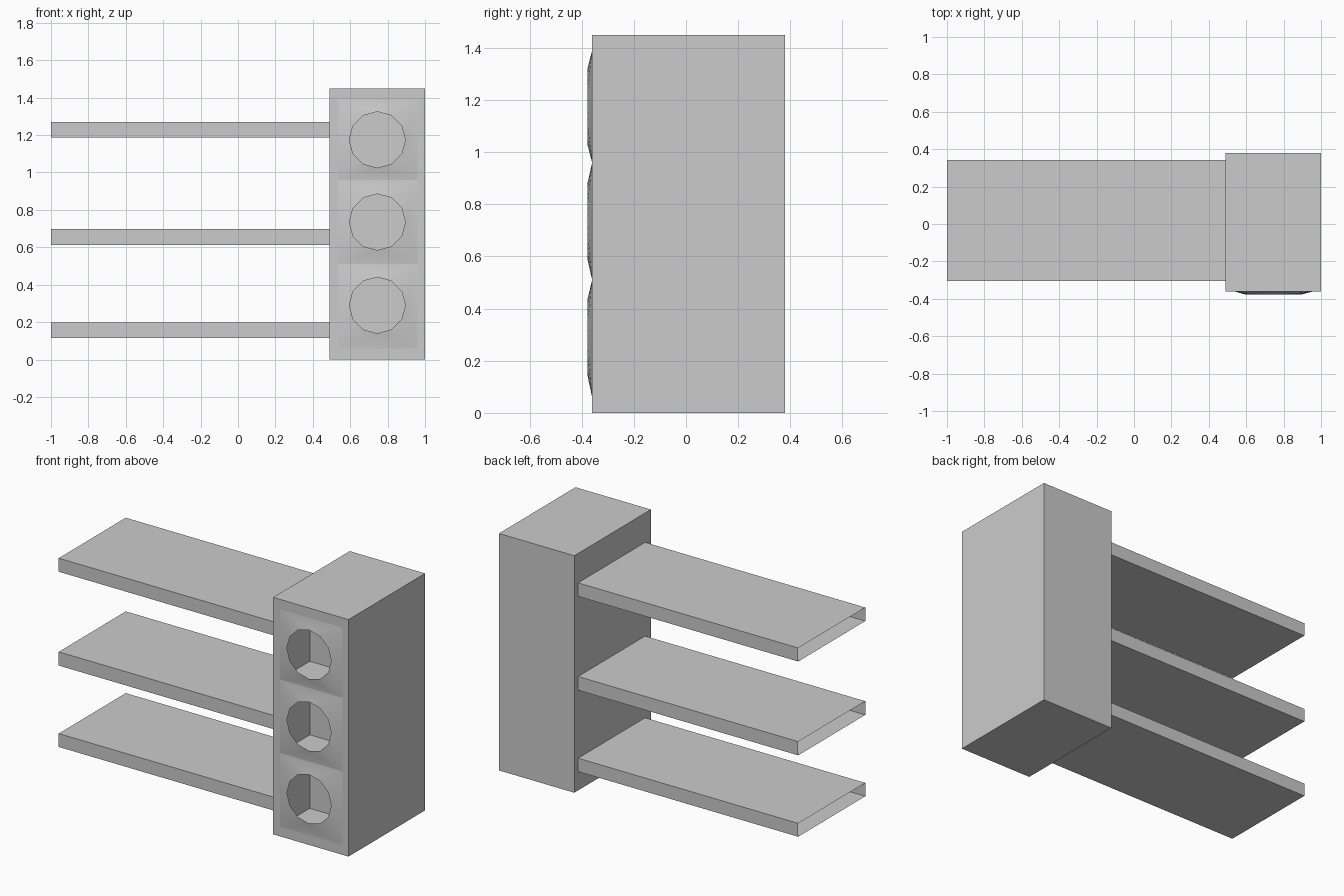
import bpy, bmesh
from math import sin, cos, pi

if "Cube" in bpy.data.objects:
    bpy.data.objects.remove(bpy.data.objects["Cube"])

X0, X1, Y0, Y1, H = 0.49, 1.0, -0.36, 0.38, 1.45   # cabinet extents
PX0, PX1 = 0.535, 0.96                             # cubby width
ROWS = [0.06, 0.51, 0.96, 1.39]                    # cubby divisions
HOLE_Z = [0.29, 0.735, 1.175]
HOLE_X, HOLE_R, SIDES = 0.745, 0.15, 12
LIP_Y, BACK_Y = -0.377, -0.07


def finish(bm, name, smooth=False):
    bmesh.ops.remove_doubles(bm, verts=bm.verts, dist=1e-5)
    for f in bm.faces:
        f.smooth = smooth
    me = bpy.data.meshes.new(name)
    bm.to_mesh(me)
    bm.free()
    ob = bpy.data.objects.new(name, me)
    bpy.context.collection.objects.link(ob)
    return ob


def poly(bm, *pts):
    return bm.faces.new([bm.verts.new(p) for p in pts])


def box(bm, lo, hi):
    res = bmesh.ops.create_cube(bm, size=1)
    for v in res["verts"]:
        v.co = [a if c < 0 else b for c, a, b in zip(v.co, lo, hi)]
    return list({f for v in res["verts"] for f in v.link_faces})


def drop_faces(bm, faces, axis, sign):
    bm.normal_update()
    bad = [f for f in faces if f.normal[axis] * sign > 0.9]
    bmesh.ops.delete(bm, geom=bad, context='FACES')


# cabinet: box with a framed front opening
bm = bmesh.new()
drop_faces(bm, box(bm, (X0, Y0, 0), (X1, Y1, H)), 1, -1)
outer = [(X0, Y0, 0), (X1, Y0, 0), (X1, Y0, H), (X0, Y0, H)]
inner = [(PX0, Y0, ROWS[0]), (PX1, Y0, ROWS[0]),
         (PX1, Y0, ROWS[3]), (PX0, Y0, ROWS[3])]
for i in range(4):
    j = (i + 1) % 4
    poly(bm, outer[i], outer[j], inner[j], inner[i])
finish(bm, "cabinet")

for n, hz in enumerate(HOLE_Z):
    z0, z1 = ROWS[n], ROWS[n + 1]

    # cubby: inward-facing box, open at the front
    bm = bmesh.new()
    drop_faces(bm, box(bm, (PX0, Y0, z0), (PX1, BACK_Y, z1)), 1, -1)
    bmesh.ops.reverse_faces(bm, faces=bm.faces[:])
    finish(bm, f"cubby_{n + 1}")

    # raised cover: square rim rising to a round hole
    bm = bmesh.new()
    ring = [bm.verts.new((HOLE_X + HOLE_R * cos(2 * pi * i / SIDES), LIP_Y,
                          hz + HOLE_R * sin(2 * pi * i / SIDES)))
            for i in range(SIDES)]
    corners = [bm.verts.new((x, Y0, z)) for x, z in
               ((PX1, z1), (PX0, z1), (PX0, z0), (PX1, z0))]
    q = SIDES // 4
    for c in range(4):
        for i in range(c * q, c * q + q):
            bm.faces.new((ring[i], corners[c], ring[(i + 1) % SIDES]))
        bm.faces.new((corners[c], corners[(c + 1) % 4],
                      ring[(c * q + q) % SIDES]))
    finish(bm, f"hole_cover_{n + 1}", True)

# shelves: hollow boards open at the ends
for n, (z0, z1) in enumerate([(0.115, 0.197), (0.613, 0.697), (1.187, 1.27)]):
    bm = bmesh.new()
    box(bm, (-1.0, -0.305, z0), (X0, 0.343, z1))
    drop_faces(bm, bm.faces[:], 0, -1)
    drop_faces(bm, bm.faces[:], 0, 1)
    finish(bm, f"shelf_{n + 1}")

# winding of the covers faces forward
for ob in bpy.context.collection.objects:
    if ob.name.startswith(("hole_cover", "cabinet")):
        b = bmesh.new()
        b.from_mesh(ob.data)
        b.normal_update()
        flip = [f for f in b.faces if abs(f.normal.y) > 0.3
                and f.calc_center_median().y < 0 and f.normal.y > 0]
        bmesh.ops.reverse_faces(b, faces=flip)
        b.to_mesh(ob.data)
        b.free()
